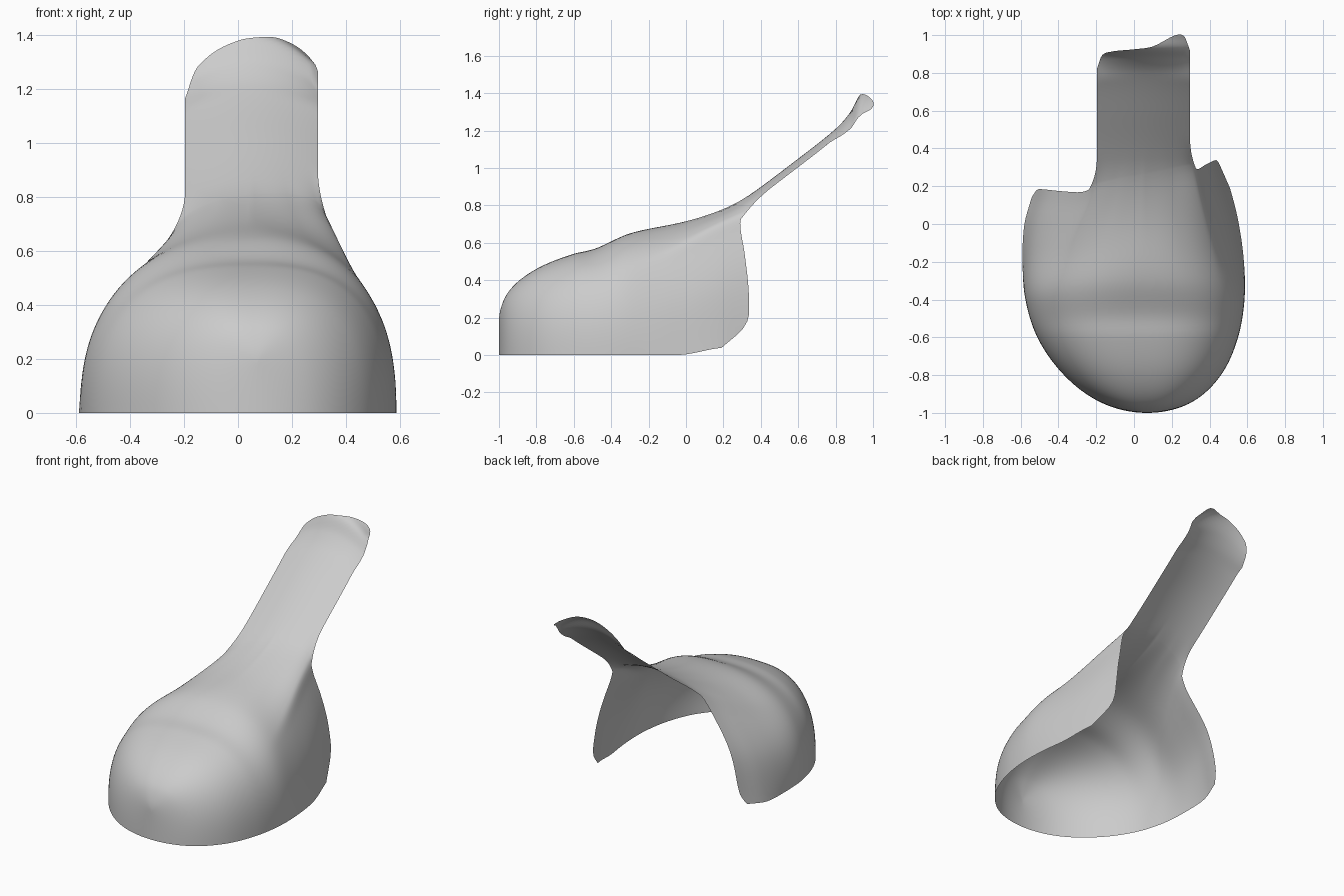
import bpy, bmesh, math

if "Cube" in bpy.data.objects:
    bpy.data.objects.remove(bpy.data.objects["Cube"])


def curve(pts, x):
    """Smooth interpolation through (x, value) pairs."""
    x = min(max(x, pts[0][0]), pts[-1][0])
    k = 0
    while k < len(pts) - 2 and x > pts[k + 1][0]:
        k += 1
    def slope(i):
        a, b = pts[max(i - 1, 0)], pts[min(i + 1, len(pts) - 1)]
        return (b[1] - a[1]) / (b[0] - a[0])
    (x0, y0), (x1, y1) = pts[k], pts[k + 1]
    h = x1 - x0
    t = (x - x0) / h
    return ((2*t**3 - 3*t*t + 1) * y0 + (t**3 - 2*t*t + t) * h * slope(k)
            + (3*t*t - 2*t**3) * y1 + (t**3 - t*t) * h * slope(k + 1))


def ease(t):
    t = min(max(t, 0), 1)
    return t * t * (3 - 2 * t)


# Outlines along s = sqrt(y + 1): right edge, left edge, ridge height
RIGHT = [(0, .07), (.22, .29), (.447, .46), (.63, .55), (.775, .585),
         (.894, .582), (1, .555), (1.08, .515), (1.158, .46)]
LEFT = [(0, .07), (.22, -.16), (.447, -.37), (.63, -.51), (.775, -.575),
        (.894, -.59), (1, -.58), (1.08, -.535), (1.158, -.5)]
RIDGE = [(0, .18), (.1, .25), (.22, .335), (.447, .46), (.63, .54), (.72, .57),
         (.837, .65), (1, .715), (1.095, .78), (1.16, .86), (1.265, 1.05),
         (1.342, 1.21), (1.371, 1.3), (1.389, 1.39), (1.414, 1.42)]
# Rear cross-section as fractions of half width and height
REAR_R = [(0, 0), (.25, .32), (.5, .62), (.6, .7), (.8, .88), (1, 1)]
REAR_L = [(0, 0), (.25, .23), (.5, .45), (.6, .57), (.8, .86), (1, 1)]
REAR_Z = [(0, 1), (.25, .98), (.5, .91), (.6, .78), (.8, .43), (1, 0)]
# Where each strip of the cup ends, and the tip of the tongue
END = [(-1, .14), (-.96, .178), (-.85, .183), (-.62, .168), (-.56, .175), (-.48, .21), (0, .26),
       (.48, .31), (.56, .29), (.7, .315), (.86, .337), (.93, .32), (1, .19)]
TIP = [(-1, .82), (-.9, .89), (-.7, .912), (-.2, .925), (.2, .94),
       (.7, 1.0), (.88, .992), (1, .92)]

COLS, ROWS, TROWS, A = 100, 60, 60, .54


def body(a, s):
    y = s * s - 1
    h = curve(RIDGE, s)
    cx = .07 - .02 * ease(s)
    w = curve(RIGHT if a > 0 else LEFT, s) - cx
    if s == 0:
        w = 0
    th = abs(a) * math.pi / 2
    n = 2.6 - .4 * ease((y + .5) / .4)
    fx, fz = math.sin(th) ** (2 / n), max(math.cos(th), 0) ** (2 / n)
    b = ease((y + .4) / .62)
    fx += b * (curve(REAR_R if a > 0 else REAR_L, abs(a)) - fx)
    fz += b * (curve(REAR_Z, abs(a)) - fz)
    low = .04 * ease((y + .05) / .27)
    return cx + w * fx, y, low + (h - low) * fz


bm = bmesh.new()


def skin(rows):
    for r0, r1 in zip(rows, rows[1:]):
        for i in range(len(r0) - 1):
            bm.faces.new((r0[i], r0[i + 1], r1[i + 1], r1[i]))


# Rounded cup with two side wings
strips = [2 * i / COLS - 1 for i in range(COLS + 1)]
rows = [[bm.verts.new(body(a, r / ROWS * math.sqrt(curve(END, a) + 1))) for a in strips]
        for r in range(ROWS + 1)]
skin(rows)

# Tongue continuing from the middle of the rear edge
mid = [i for i, a in enumerate(strips) if abs(a) <= A + 1e-6]
trows = [[rows[-1][i] for i in mid]]
for r in range(1, TROWS + 1):
    t = r / TROWS
    row = []
    for i in mid:
        q = strips[i] / A
        x0, y0, z0 = rows[-1][i].co
        y = y0 + (curve(TIP, q) - y0) * t
        b = 1 - (1 - min(t / .3, 1)) ** 2.5
        drop0 = curve(RIDGE, math.sqrt(y0 + 1)) - z0
        drop1 = (.045 + .085 * ease((y - .75) / .25)) * q * q
        x1 = .05 + .246 * q
        row.append(bm.verts.new((x0 + (x1 - x0) * b, y,
                                 curve(RIDGE, math.sqrt(y + 1)) - drop0 - (drop1 - drop0) * b)))
    trows.append(row)
skin(trows)

bmesh.ops.remove_doubles(bm, verts=bm.verts, dist=1e-5)
bmesh.ops.recalc_face_normals(bm, faces=bm.faces)
top = max(bm.faces, key=lambda f: f.calc_center_median().z)
if top.normal.z < 0:
    bmesh.ops.reverse_faces(bm, faces=bm.faces)
for f in bm.faces:
    f.smooth = True
mesh = bpy.data.meshes.new("shell_with_tongue")
bm.to_mesh(mesh)
bm.free()
bpy.context.collection.objects.link(bpy.data.objects.new("shell_with_tongue", mesh))
